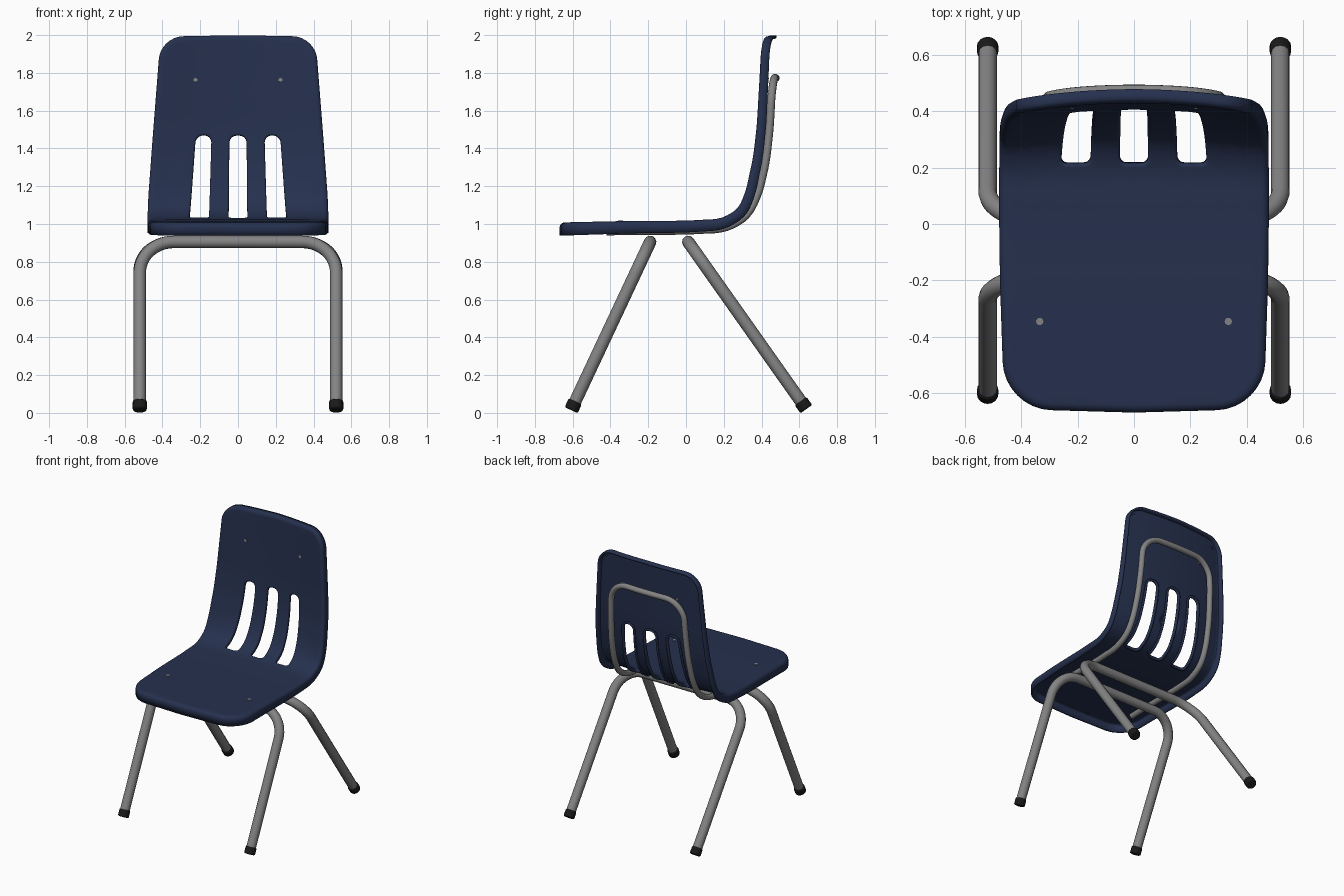
import bpy, bmesh, math
from mathutils import Vector
from mathutils.geometry import interpolate_bezier

if "Cube" in bpy.data.objects:
    bpy.data.objects.remove(bpy.data.objects["Cube"])


def material(name, rgb):
    m = bpy.data.materials.new(name)
    m.diffuse_color = (*rgb, 1)
    m.use_nodes = True
    m.node_tree.nodes["Principled BSDF"].inputs["Base Color"].default_value = m.diffuse_color
    return m


NAVY = material("navy plastic", (0.019, 0.030, 0.076))
GREY = material("grey steel", (0.23, 0.23, 0.23))
BLACK = material("black rubber", (0.01, 0.01, 0.01))


def finish(ob, name, mat, angle=40):
    ob.name = name
    ob.data.materials.clear()
    ob.data.materials.append(mat)
    bpy.ops.object.select_all(action='DESELECT')
    ob.select_set(True)
    bpy.context.view_layer.objects.active = ob
    bpy.ops.object.shade_smooth_by_angle(angle=math.radians(angle))


# --- side profile of the shell (y, z), smoothed and indexed by arc length ---
KEYS = [(-0.67, 1.008), (-0.3, 1.016), (0.08, 1.022), (0.2, 1.032), (0.285, 1.075), (0.34, 1.16),
        (0.378, 1.28), (0.405, 1.47), (0.418, 1.7), (0.43, 2.0)]
K = [Vector(k) for k in KEYS]
K = [2 * K[0] - K[1]] + K + [2 * K[-1] - K[-2]]
PATH = []
for i in range(1, len(K) - 2):
    a, b, c, d = K[i - 1:i + 3]
    l0, l1, l2 = (b - a).length, (c - b).length, (d - c).length
    m1 = ((b - a) / l0 * l1 + (c - b) / l1 * l0) / (l0 + l1) * l1
    m2 = ((c - b) / l1 * l2 + (d - c) / l2 * l1) / (l1 + l2) * l1
    PATH += interpolate_bezier(b, b + m1 / 3, c - m2 / 3, c, 25)[:-1]
PATH.append(K[-2])
ARC = [0.0]
for p, q in zip(PATH, PATH[1:]):
    ARC.append(ARC[-1] + (q - p).length)
LEN = ARC[-1]


def point(s):
    s = min(max(s, 0), LEN)
    i = max(j for j in range(len(ARC) - 1) if ARC[j] <= s)
    return PATH[i].lerp(PATH[i + 1], (s - ARC[i]) / (ARC[i + 1] - ARC[i]))


def s_y(y):
    return next(s for s, p in zip(ARC, PATH) if p.x >= y)


def s_z(z):
    return next(s for s, p in zip(ARC, PATH) if p.y >= z)


def frame(s):
    t = (point(s + 0.01) - point(s - 0.01)).normalized()
    return point(s), Vector((-t.y, t.x))


BEND0, BEND1 = s_y(0.1), s_z(1.3)


def bend(x, s, depth):
    """Map flat shell coordinates onto the curved, laterally bowed shell."""
    p, n = frame(s)
    k = min(max((s - BEND0) / (BEND1 - BEND0), 0), 1)
    bow = 0.035 * k * k * (3 - 2 * k) * (x / 0.42) ** 2
    p = p + n * (bow - depth)
    return Vector((x, p.x, p.y))


def fillet(corners, closed=False, n=9):
    """Polyline whose corners (point, cut length) are rounded."""
    out, m = [], len(corners)
    for i, (p, t) in enumerate(corners):
        p = Vector(p)
        if t == 0 or (not closed and i in (0, m - 1)):
            out.append(p)
            continue
        u = (Vector(corners[i - 1][0]) - p).normalized()
        v = (Vector(corners[(i + 1) % m][0]) - p).normalized()
        out += interpolate_bezier(p + u * t, p + u * t * 0.45, p + v * t * 0.45, p + v * t, n)
    return out


def mirrored(half):
    return half + [((-p[0], *p[1:]), t) for p, t in reversed(half)]


# --- shell: flat outline with slots, rolled lips, then bent to shape ---
R, RS = 0.028, 0.012
outline = mirrored([((0.02, R, 0), 0), ((0.462 - R, R + 0.012, 0), 0.14), ((0.48 - R, s_y(-0.1), 0), 0.2),
                    ((0.478 - R, s_z(1.1), 0), 0.08), ((0.452 - R, s_z(1.45), 0), 0.1),
                    ((0.412 - R, LEN - R - 0.008, 0), 0.095), ((0.02, LEN - R, 0), 0)])
lo, hi = s_y(0.21) - RS, s_z(1.47) + RS


def slot(x0, x1, x2, x3):
    return [((x0 - RS, lo, 0), 0.035), ((x1 + RS, lo, 0), 0.035),
            ((x3 + RS, hi, 0), 0.05), ((x2 - RS, hi, 0), 0.05)]


loops = [outline, slot(-0.05, 0.05, -0.045, 0.045), slot(0.155, 0.26, 0.14, 0.222),
         slot(-0.26, -0.155, -0.222, -0.14)]
bm = bmesh.new()
for lp in loops:
    vs = [bm.verts.new(p) for p in fillet(lp, True)]
    for a, b in zip(vs, vs[1:] + vs[:1]):
        bm.edges.new((a, b))
bmesh.ops.triangle_fill(bm, use_beauty=True, edges=bm.edges[:], normal=(0, 0, 1))
cuts = [((0, s * LEN / 60, 0), (0, 1, 0)) for s in range(1, 60)]
cuts += [((x * 0.06, 0, 0), (1, 0, 0)) for x in range(-7, 8)]
for co, no in cuts:
    bmesh.ops.bisect_plane(bm, geom=bm.verts[:] + bm.edges[:] + bm.faces[:],
                           plane_co=co, plane_no=no, dist=1e-4)
for f in bm.faces:
    if f.normal.z < 0:
        f.normal_flip()

# outward direction of every rim vertex in the flat sheet
rim = [e for e in bm.edges if len(e.link_faces) == 1]
data = {}
for e in rim:
    a, b = e.verts
    n = (b.co - a.co).cross(Vector((0, 0, 1))).normalized()
    if n.dot(e.link_faces[0].calc_center_median() - a.co) > 0:
        n = -n
    for v in e.verts:
        data[v] = data.get(v, Vector()) + n
data = {v: (v.co.copy(), n.normalized()) for v, n in data.items()}


def in_slot(co):
    return abs(co.x) < 0.29 and lo - 0.03 < co.y < hi + 0.03


ROLL = [(math.sin(a), 1 - math.cos(a)) for a in (math.radians(18 * i) for i in range(1, 6))]
for i in range(6):
    where = {tuple(v.co): d for v, d in data.items()}
    geom = bmesh.ops.extrude_edge_only(bm, edges=rim)["geom"]
    rim = [g for g in geom if isinstance(g, bmesh.types.BMEdge)]
    data = {g: where[tuple(g.co)] for g in geom if isinstance(g, bmesh.types.BMVert)}
    for v, (base, n) in data.items():
        r, deep = (RS, 0.03) if in_slot(base) else (R, 0.07)
        o, d = ROLL[i] if i < 5 else (1, deep / r)
        v.co = base + n * r * o - Vector((0, 0, r * d))
    rim = [e for e in rim if all(v in data for v in e.verts)]
bmesh.ops.recalc_face_normals(bm, faces=bm.faces[:])
if sum(f.normal.z * f.calc_area() for f in bm.faces) < 0:
    bmesh.ops.reverse_faces(bm, faces=bm.faces[:])
for v in bm.verts:
    x, s, d = v.co
    v.co = bend(x, s, -d * (1 - 0.3 * s / LEN))
me = bpy.data.meshes.new("shell")
bm.to_mesh(me)
bm.free()
shell = bpy.data.objects.new("seat_shell", me)
bpy.context.collection.objects.link(shell)
finish(shell, "seat_shell", NAVY)
mod = shell.modifiers.new("thickness", 'SOLIDIFY')
mod.thickness, mod.offset = 0.014, -1


def tube(name, pts, radius):
    cu = bpy.data.curves.new(name, 'CURVE')
    cu.dimensions = '3D'
    cu.bevel_depth, cu.bevel_resolution, cu.use_fill_caps = radius, 4, True
    sp = cu.splines.new('POLY')
    sp.points.add(len(pts) - 1)
    for sp_pt, p in zip(sp.points, pts):
        sp_pt.co = (*p, 1)
    ob = bpy.data.objects.new(name, cu)
    bpy.context.collection.objects.link(ob)
    bpy.ops.object.select_all(action='DESELECT')
    ob.select_set(True)
    bpy.context.view_layer.objects.active = ob
    bpy.ops.object.convert(target='MESH')
    finish(bpy.context.object, name, GREY)


# --- support hoop under the seat and up the back ---
hoop = fillet(mirrored([((0.335, s_y(-0.43), 0), 0), ((0.335, s_y(0.2), 0), 0.1),
                        ((0.295, s_z(1.77), 0), 0.14)]))
fine = [hoop[0]]
for p, q in zip(hoop, hoop[1:]):
    k = max(1, round((q - p).length / 0.03))
    fine += [p.lerp(q, j / k) for j in range(1, k + 1)]
tube("support_hoop", [bend(p.x, p.y, 0.053) for p in fine], 0.021)

# --- leg frames and rubber feet ---
for side, top_y, foot_y, foot_z in (("front", -0.19, -0.608, 0.0145), ("rear", 0.012, 0.637, 0.02)):
    foot, corner = Vector((0.52, foot_y, foot_z)), Vector((0.52, top_y, 0.905))
    up = (corner - foot).normalized()
    tube(side + "_legs", fillet(mirrored([(tuple(foot + up * 0.01), 0), (tuple(corner), 0.18)]), n=14), 0.033)
    for sx, label in ((-1, "left"), (1, "right")):
        c = foot + up * 0.026
        bpy.ops.mesh.primitive_cylinder_add(vertices=16, radius=0.038, depth=0.052,
                                            location=(sx * c.x, c.y, c.z),
                                            rotation=up.to_track_quat('Z', 'Y').to_euler())
        cap = bpy.context.object
        finish(cap, f"{side}_{label}_foot", BLACK)
        bev = cap.modifiers.new("bevel", 'BEVEL')
        bev.width, bev.segments = 0.008, 2

# --- rivets on the seat and back ---
for label, x, s, r in (("seat", 0.335, s_y(-0.355), 0.013), ("back", 0.225, s_z(1.755), 0.011)):
    for sx, hand in ((-1, "left"), (1, "right")):
        n = frame(s)[1]
        bpy.ops.mesh.primitive_cylinder_add(vertices=12, radius=r, depth=0.03, location=bend(sx * x, s, 0.012),
                                            rotation=Vector((0, n.x, n.y)).to_track_quat('Z', 'Y').to_euler())
        finish(bpy.context.object, f"{label}_{hand}_rivet", GREY)
